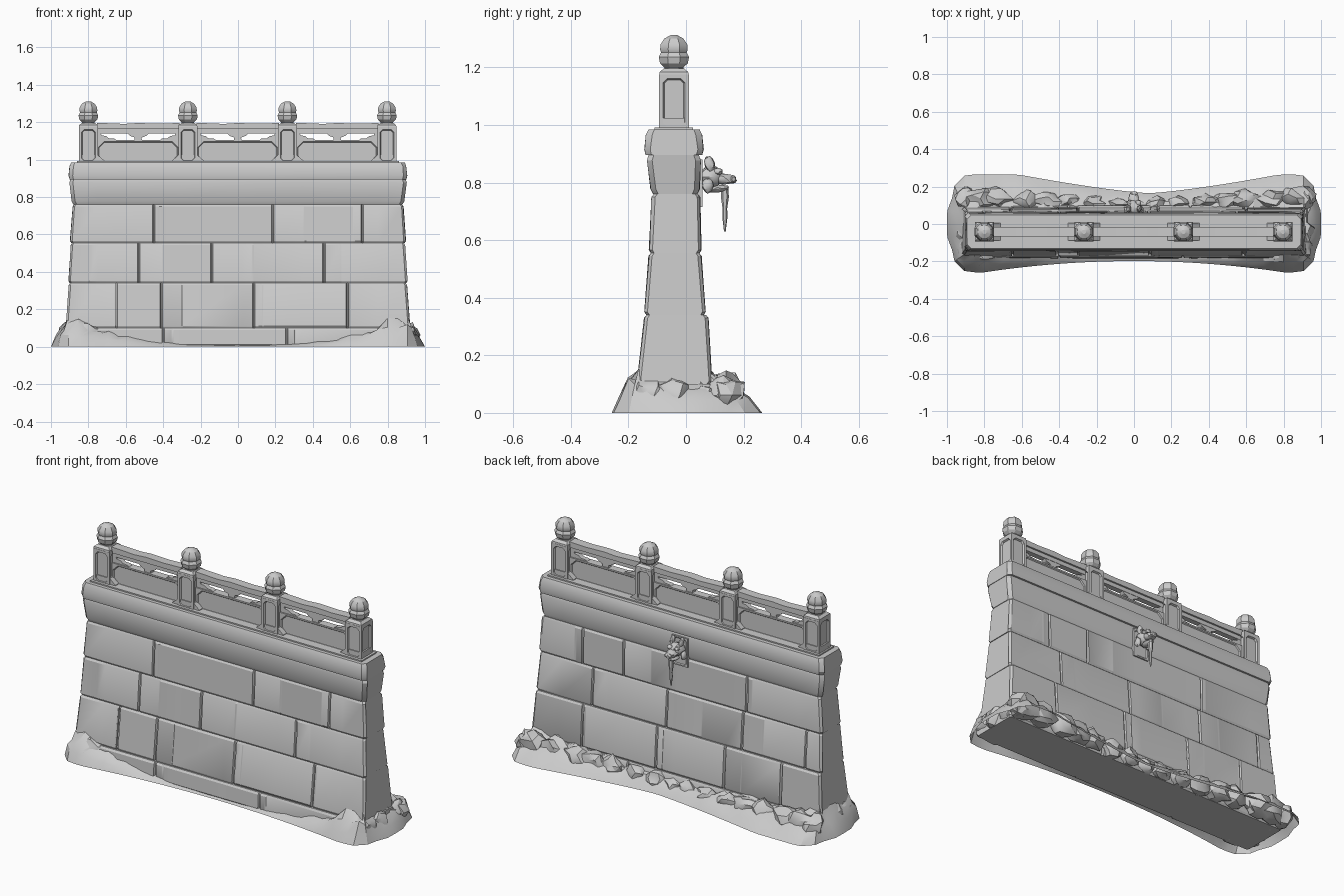
import bpy, bmesh, math, random
from mathutils import Vector, Matrix, noise

random.seed(4)
if "Cube" in bpy.data.objects:
    bpy.data.objects.remove(bpy.data.objects["Cube"])

stone = bpy.data.materials.new("grey stone")
stone.use_nodes = True
stone.diffuse_color = (0.6, 0.6, 0.6, 1)
stone.node_tree.nodes["Principled BSDF"].inputs["Base Color"].default_value = (0.6, 0.6, 0.6, 1)
parts = []


def finish(bm, name, recalc=True):
    if recalc:
        bmesh.ops.recalc_face_normals(bm, faces=bm.faces)
    mesh = bpy.data.meshes.new(name)
    bm.to_mesh(mesh)
    bm.free()
    mesh.materials.append(stone)
    ob = bpy.data.objects.new(name, mesh)
    bpy.context.collection.objects.link(ob)
    parts.append(ob)


def lerp(a, b, t):
    return a + (b - a) * t


def bridge(bm, rings):
    for a, b in zip(rings, rings[1:]):
        for i in range(len(a)):
            j = (i + 1) % len(a)
            bm.faces.new((a[i], a[j], b[j], b[i]))


def course(name, z, front, back, half, joints_f=(), joints_b=(), bevel=0.011, rough=0.003):
    """Row of stones lofted along x, with recessed vertical joints."""
    tb = bevel / (z[1] - z[0])
    rows = (0, tb, 1 - tb, 1)
    cuts = [(x, 0, 0) for x in (-0.75, -0.3, 0.02, 0.35, 0.75)]
    for k, js in enumerate((joints_f, joints_b)):
        for x in js:
            for dx, d in ((-0.007, 0), (-0.003, 1), (0.003, 1), (0.007, 0)):
                cuts.append((x + dx, d * (k == 0), d * (k == 1)))
    cuts = [("end", -1, 0), ("end", -1, 1)] + sorted(cuts) + [("end", 1, 1), ("end", 1, 0)]
    bm = bmesh.new()
    rings = []
    for c in cuts:
        ring = []
        for side, ys in ((0, front), (1, back)):
            for t in (rows if side == 0 else rows[::-1]):
                inset = 0.008 if t in (0, 1) else random.uniform(0, rough)
                if c[0] == "end":
                    x = c[1] * (lerp(*half, t) - inset - bevel * c[2])
                    inset += 0 if c[2] else bevel
                else:
                    x = c[0]
                    inset += 0.009 * c[1 + side]
                y = lerp(*ys, t) + (inset if side == 0 else -inset)
                ring.append(bm.verts.new((x, y, lerp(*z, t))))
        rings.append(ring)
    bridge(bm, rings)
    bm.faces.new(rings[0])
    bm.faces.new(rings[-1])
    finish(bm, name)


def panelled_box(name, lo, hi, axes, rim, chamfer, depth):
    """Box with a recessed, corner-cut panel on the faces along the given axes."""
    lo, hi = Vector(lo), Vector(hi)
    bm = bmesh.new()
    bmesh.ops.create_cube(bm, size=1)
    for v in bm.verts:
        v.co = Vector([lerp(lo[i], hi[i], v.co[i] + 0.5) for i in range(3)])
    bm.normal_update()
    faces = [f for f in bm.faces if any(abs(f.normal[a]) > 0.9 for a in axes)]
    bmesh.ops.inset_individual(bm, faces=faces, thickness=rim)
    corners = list({v for f in faces for v in f.verts})
    bmesh.ops.bevel(bm, geom=corners, offset=chamfer, offset_type='OFFSET',
                    segments=1, profile=0.5, affect='VERTICES')
    bm.normal_update()
    inner = [f for f in bm.faces if len(f.verts) == 8]
    bmesh.ops.inset_individual(bm, faces=inner, thickness=0.005, depth=-depth)
    finish(bm, name)


def prism(name, outline, y0, y1):
    """Extrude an (x, z) outline from y0 to y1."""
    bm = bmesh.new()
    rings = [[bm.verts.new((x, y, z)) for x, z in outline] for y in (y0, y1)]
    bridge(bm, rings)
    bm.faces.new(rings[0])
    bm.faces.new(rings[1])
    finish(bm, name)


def box(name, x0, x1, y0, y1, z0, z1):
    prism(name, [(x0, z0), (x1, z0), (x1, z1), (x0, z1)], y0, y1)


def lathe(name, profile, centre, segments=8):
    bm = bmesh.new()
    rings = [[bm.verts.new((centre[0] + r * math.cos(a), centre[1] + r * math.sin(a), z))
              for a in [math.tau * (i + 0.5) / segments for i in range(segments)]]
             for r, z in profile]
    bridge(bm, rings)
    bm.faces.new(rings[0])
    bm.faces.new(rings[-1])
    finish(bm, name)


def lump(name, centre, size, rough=0.2, detail=2, tilt=0):
    """Irregular rounded stone, flattened where it meets the ground."""
    bm = bmesh.new()
    bmesh.ops.create_icosphere(bm, subdivisions=detail, radius=1)
    seed = Vector([random.uniform(0, 50) for _ in range(3)])
    rot = Matrix.Rotation(tilt, 3, 'X')
    for v in bm.verts:
        k = 1 + rough * noise.noise(v.co * 1.6 + seed)
        v.co = Vector(centre) + rot @ Vector([v.co[i] * size[i] * k for i in range(3)])
        v.co.z = max(v.co.z, 0.0)
    finish(bm, name)


# Wall courses, from the ground up
course("plinth", (0, 0.1), (-0.185, -0.18), (0.105, 0.1), (0.935, 0.93), (-0.4, 0.26), (0.3, -0.35))
course("lower_course", (0.1, 0.34), (-0.172, -0.145), (0.092, 0.078), (0.922, 0.905),
       (-0.65, -0.41, 0.085, 0.585), (0.6, 0.13, -0.3, -0.66))
course("middle_course", (0.34, 0.555), (-0.146, -0.13), (0.07, 0.054), (0.908, 0.895),
       (-0.53, -0.14, 0.46), (0.55, 0.08, -0.4, -0.8))
course("upper_course", (0.555, 0.76), (-0.13, -0.12), (0.055, 0.05), (0.9, 0.885),
       (-0.45, 0.185, 0.665), (0.62, 0.36, -0.42))
course("corbel", (0.76, 0.895), (-0.122, -0.138), (0.048, 0.053), (0.888, 0.905), bevel=0.018)
course("coping", (0.895, 0.985), (-0.148, -0.138), (0.064, 0.055), (0.908, 0.9), bevel=0.02)
box("coping_step", -0.86, 0.86, -0.11, 0.025, 0.97, 0.992)

# Balustrade posts with finials and spreading feet
posts = (-0.8, -0.268, 0.264, 0.796)
mid = -0.042
for px in posts:
    panelled_box("post", (px - 0.051, mid - 0.052, 0.98), (px + 0.051, mid + 0.052, 1.175),
                 (0, 1), 0.02, 0.014, 0.01)
    lathe("post_cap", [(0.072, 1.174), (0.07, 1.184), (0.05, 1.196)], (px, mid), 4)
    lathe("finial", [(0.036, 1.185), (0.036, 1.2), (0.052, 1.214), (0.057, 1.236), (0.048, 1.252),
                     (0.052, 1.262), (0.05, 1.28), (0.036, 1.3), (0.012, 1.312)], (px, mid))
    foot = [(-0.088, 0.975), (0.088, 0.975), (0.085, 0.995), (0.05, 1.025), (-0.05, 1.025), (-0.085, 0.995)]
    prism("post_foot", [(max(-0.851, min(0.847, px + x)), z) for x, z in foot], mid - 0.047, mid + 0.047)

# Balustrade bays: solid panel, openwork brackets and handrail
for a, b in zip(posts, posts[1:]):
    c, w = (a + b) / 2, (b - a) / 2 - 0.045
    panelled_box("panel", (c - w, mid - 0.022, 0.98), (c + w, mid + 0.022, 1.105),
                 (1,), 0.012, 0.03, 0.006)
    box("rail_underside", c - w, c + w, mid - 0.016, mid + 0.016, 1.14, 1.17)
    rail = [(c - w, 1.163), (c + w, 1.163), (c + w, 1.196), (c + w / 2, 1.192),
            (c, 1.196), (c - w / 3, 1.191), (c - w, 1.197)]
    prism("handrail", rail, mid - 0.026, mid + 0.026)
    prism("centre_bracket", [(c - 0.022, 1.1), (c + 0.022, 1.1), (c + 0.018, 1.118), (c + 0.045, 1.128),
                             (c + 0.06, 1.145), (c - 0.06, 1.145), (c - 0.045, 1.128), (c - 0.018, 1.118)],
          mid - 0.014, mid + 0.014)
    for s in (-1, 1):
        shape = [(w, 1.1), (w - 0.11, 1.1), (w - 0.095, 1.112), (w - 0.065, 1.114),
                 (w - 0.05, 1.126), (w - 0.025, 1.13), (w - 0.02, 1.145), (w, 1.145)]
        prism("end_bracket", [(c + s * x, z) for x, z in shape], mid - 0.014, mid + 0.014)

# Beast-head water spout on the back
panelled_box("spout_plate", (-0.05, 0.04, 0.715), (0.05, 0.058, 0.88), (1,), 0.01, 0.012, 0.004)
lump("spout_head", (0, 0.085, 0.82), (0.042, 0.045, 0.04), 0.3)
lump("spout_muzzle", (0, 0.13, 0.812), (0.03, 0.045, 0.02), 0.3, tilt=-0.1)
lump("spout_nose", (0, 0.163, 0.812), (0.022, 0.012, 0.014))
lump("spout_jaw", (0, 0.11, 0.778), (0.025, 0.042, 0.012), 0.2, tilt=0.1)
for s in (-1, 1):
    lump("spout_ear", (s * 0.028, 0.082, 0.865), (0.012, 0.018, 0.028), 0.3, tilt=0.3)
    lump("spout_brow", (s * 0.022, 0.112, 0.838), (0.016, 0.016, 0.012))
    lump("spout_cheek", (s * 0.038, 0.075, 0.79), (0.014, 0.02, 0.026), 0.3)
lathe("spout_icicle", [(0.003, 0.63), (0.009, 0.68), (0.008, 0.71), (0.014, 0.75), (0.011, 0.79)], (0, 0.135), 6)

# Earth skirt: an open-bottomed ring around the foot of the wall
steps = 36
xs = [lerp(-0.96, 0.96, i / steps) for i in range(steps + 1)]


def reach(x, side):
    if side < 0:
        y = 0.198 + 0.06 * min(1, abs(x) / 0.8) ** 2
    else:
        y = 0.165 + 0.1 * min(1, abs(x - 0.08) / 0.7) ** 1.3
    return y - 0.06 * max(0, (abs(x) - 0.88) / 0.08) ** 2


def height(x, side):
    if side < 0:
        return 0.012 + 0.13 * min(1, abs(x) / 0.8) ** 3
    return 0.07 + 0.07 * abs(x)


loop = [(x, -reach(x, -1), x, -0.165, height(x, -1)) for x in xs]
loop += [(1 - 0.06 * (y / 0.17) ** 4, y, 0.9, y, 0.125) for y in (-0.14, -0.07, 0, 0.07, 0.14)]
loop += [(x, reach(x, 1), x, 0.085, height(x, 1)) for x in xs[::-1]]
loop += [(-1 + 0.06 * (y / 0.17) ** 4, y, -0.9, y, 0.14) for y in (0.14, 0.07, 0, -0.07, -0.14)]
bm = bmesh.new()
rings = []
for t, rise in ((0, 0), (0.25, 0.4), (0.6, 0.75), (1, 1)):
    ring = []
    for ox, oy, ix, iy, h in loop:
        ix, iy = max(-0.91, min(0.91, ix)), max(-0.165, min(0.085, iy))
        bump = random.uniform(0.75, 1.15) if rise else 0
        ring.append(bm.verts.new((lerp(ox, ix, t), lerp(oy, iy, t), h * rise * bump)))
    rings.append(ring)
bridge(bm, rings)
bm.normal_update()
if sum(f.normal.z for f in bm.faces) < 0:
    bmesh.ops.reverse_faces(bm, faces=bm.faces)
finish(bm, "earth_skirt", recalc=False)

# Boulders heaped along the back and around both ends
for i in range(15):
    x = lerp(-0.84, 0.84, i / 14) + random.uniform(-0.03, 0.03)
    big = 0.045 + 0.04 * min(1, abs(x))
    lump("back_boulder", (x, 0.1 + 0.045 * abs(x), 0.04 + 0.025 * abs(x)),
         (big * 1.2, big * 0.75, big), 0.5)
for s in (-1, 1):
    for y, z, r in ((-0.13, 0.06, 0.06), (-0.05, 0.06, 0.07), (0.05, 0.05, 0.06), (0.13, 0.06, 0.07)):
        lump("end_boulder", (s * 0.9, y, z), (0.055, r, r), 0.5)
    lump("front_boulder", (s * 0.82, -0.165, 0.06), (0.1, 0.045, 0.075), 0.4)

# Softly smoothed stone with crisp edges
bpy.ops.object.select_all(action='DESELECT')
for ob in parts:
    ob.select_set(True)
bpy.context.view_layer.objects.active = parts[0]
bpy.ops.object.shade_smooth_by_angle(angle=math.radians(28))
